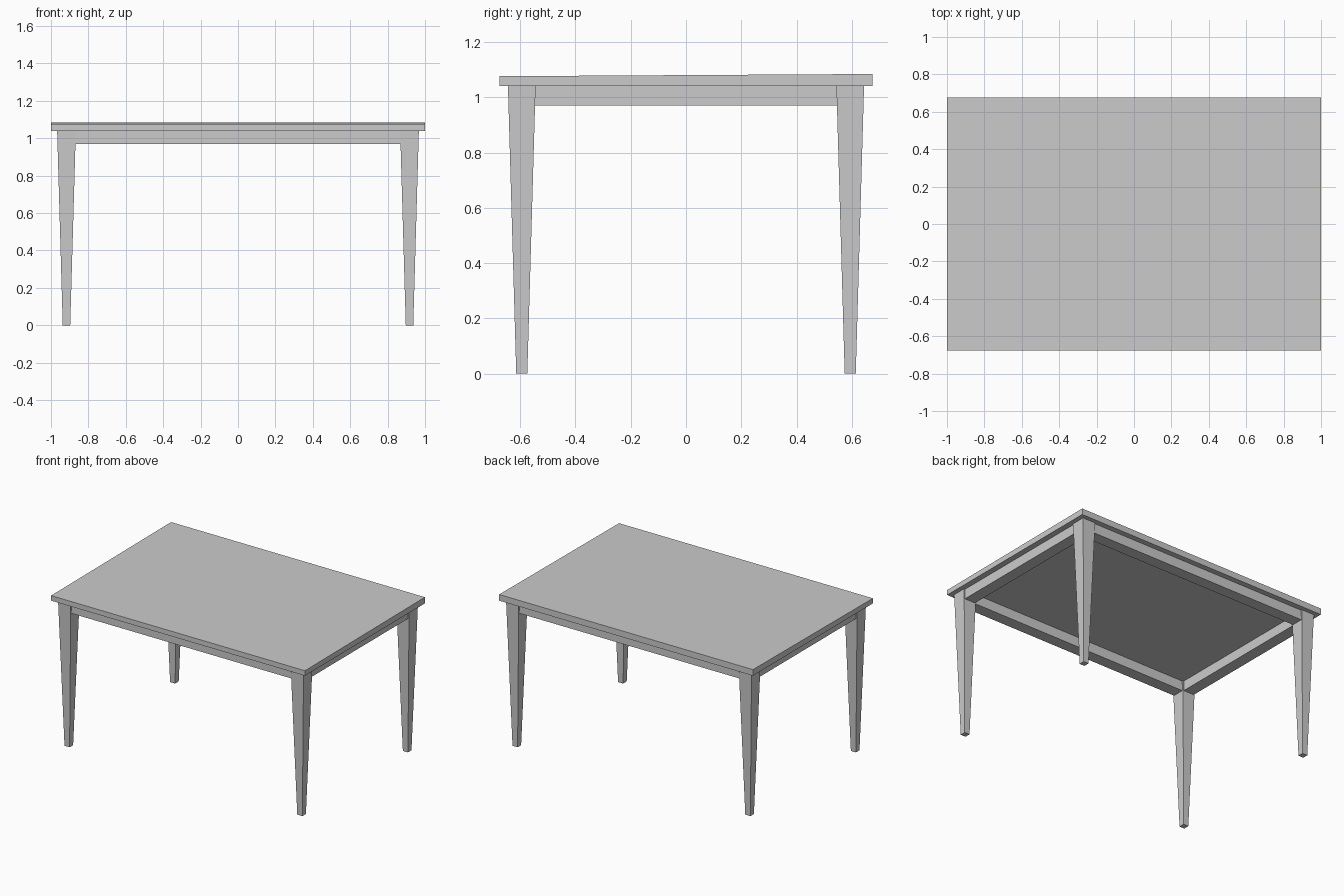
import bpy, bmesh

if "Cube" in bpy.data.objects:
    bpy.data.objects.remove(bpy.data.objects["Cube"])

LEG_X, LEG_Y, UNDER = 0.917, 0.594, 1.04


def box(name, x, y, z, top_scale=1.0):
    """Box from (min, max) ranges; the upper face can be scaled for a taper."""
    mesh = bpy.data.meshes.new(name)
    bm = bmesh.new()
    bmesh.ops.create_cube(bm, size=1)
    for v in bm.verts:
        s = top_scale if v.co.z > 0 else 1.0
        for i, (lo, hi) in enumerate((x, y, z)):
            k = s if i < 2 else 1.0
            v.co[i] = (lo + hi) / 2 + v.co[i] * (hi - lo) * k
    bm.to_mesh(mesh)
    bm.free()
    obj = bpy.data.objects.new(name, mesh)
    bpy.context.collection.objects.link(obj)
    return obj


# Tabletop, very slightly thicker at the back
top = box("tabletop", (-1, 1), (-0.675, 0.675), (UNDER, 1.08))
for v in top.data.vertices:
    if v.co.z > 1.06:
        v.co.z = 1.084 if v.co.y > 0 else 1.076

# Tapered legs
for side, sx in (("left", -1), ("right", 1)):
    for end, sy in (("front", -1), ("back", 1)):
        cx, cy = sx * LEG_X, sy * LEG_Y
        box(f"{end}_{side}_leg", (cx - 0.02, cx + 0.02), (cy - 0.02, cy + 0.02),
            (0, UNDER), top_scale=2.5)

# Apron rails between the legs
HALF = 0.042
for name, s in (("front", -1), ("back", 1)):
    box(f"{name}_apron", (-LEG_X + 0.03, LEG_X - 0.03),
        (s * LEG_Y - HALF, s * LEG_Y + HALF), (0.97, UNDER))
for name, s in (("left", -1), ("right", 1)):
    box(f"{name}_apron", (s * LEG_X - HALF, s * LEG_X + HALF),
        (-LEG_Y + 0.03, LEG_Y - 0.03), (0.97, UNDER))
